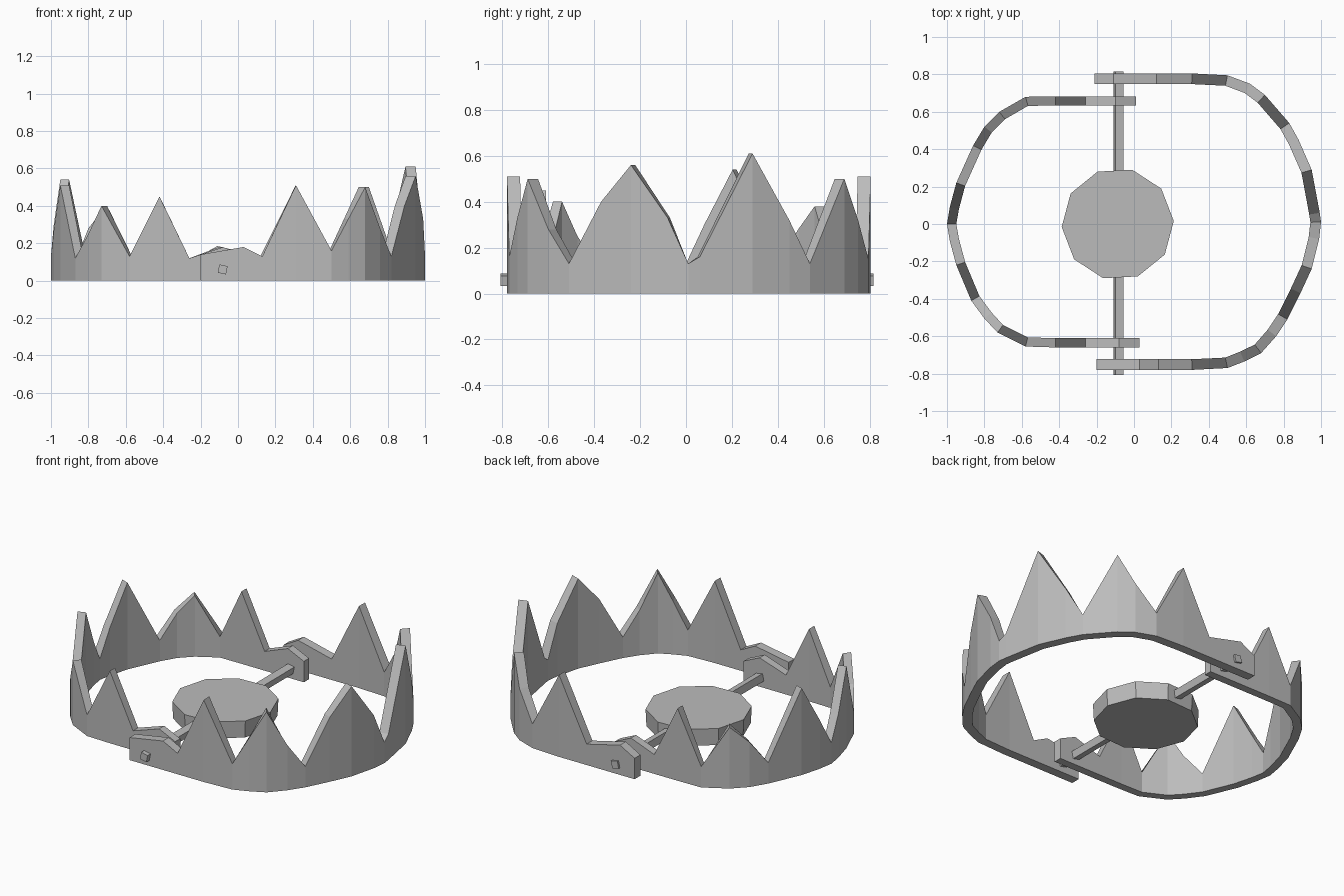
import bpy, bmesh, math
from mathutils import Vector, Matrix

if "Cube" in bpy.data.objects:
    bpy.data.objects.remove(bpy.data.objects["Cube"])

steel = bpy.data.materials.new("dull_steel")
steel.diffuse_color = (0.5, 0.5, 0.5, 1)
steel.use_nodes = True
steel.node_tree.nodes["Principled BSDF"].inputs["Base Color"].default_value = steel.diffuse_color


def finish(name, bm):
    bmesh.ops.recalc_face_normals(bm, faces=bm.faces[:])
    me = bpy.data.meshes.new(name)
    bm.to_mesh(me)
    bm.free()
    me.materials.append(steel)
    ob = bpy.data.objects.new(name, me)
    bpy.context.collection.objects.link(ob)
    return ob


def jaw(name, path, thickness, side):
    """Upright toothed band: path gives the outer line and its top height."""
    bm = bmesh.new()
    flat = [Vector(p[:2]) for p in path]
    n = len(path)
    rings = []
    for i, (x, y, z) in enumerate(path):
        a = (flat[i] - flat[max(i - 1, 0)])
        b = (flat[min(i + 1, n - 1)] - flat[i])
        t = ((a.normalized() if a.length else a) + (b.normalized() if b.length else b)).normalized()
        q = flat[i] + Vector((-t.y, t.x)) * thickness * side
        rings.append([bm.verts.new(c) for c in
                      ((x, y, 0), (x, y, z), (q.x, q.y, z), (q.x, q.y, 0))])
    for r, s in zip(rings, rings[1:]):
        for k in range(4):
            m = (k + 1) % 4
            bm.faces.new((r[k], r[m], s[m], s[k]))
    bm.faces.new(rings[0])
    bm.faces.new(rings[-1])
    return finish(name, bm)


# Large jaw, from front arm round to back arm
jaw("large_jaw", [
    (-.20, -.78, .14), (.03, -.78, .18), (.13, -.78, .13), (.31, -.78, .51),
    (.50, -.77, .16), (.59, -.735, .33), (.68, -.69, .50), (.76, -.60, .28),
    (.82, -.51, .13), (.89, -.37, .40), (.95, -.24, .56), (.99, -.08, .33),
    (1.0, .01, .13), (.993, .06, .16), (.95, .29, .61), (.88, .45, .32),
    (.83, .54, .13), (.70, .69, .50), (.62, .75, .32), (.50, .795, .15),
    (.31, .805, .51), (.12, .805, .13), (-.11, .805, .185), (-.21, .805, .13),
], .057, 1)

# Small jaw, nested inside the ends of the large one
jaw("small_jaw", [
    (.03, -.66, .13), (-.08, -.66, .18), (-.26, -.66, .12), (-.42, -.66, .45),
    (-.58, -.655, .13), (-.73, -.58, .40), (-.80, -.505, .25), (-.87, -.41, .12),
    (-.95, -.22, .51), (-.985, -.09, .27), (-1.0, 0, .13), (-.985, .09, .30),
    (-.95, .22, .54), (-.86, .42, .13), (-.80, .52, .28), (-.72, .60, .38),
    (-.58, .68, .13), (-.42, .683, .45), (-.26, .683, .12), (-.10, .683, .18),
    (.01, .683, .13),
], .05, -1)

# Ten-sided trigger pan
bm = bmesh.new()
bmesh.ops.create_cone(bm, cap_ends=True, segments=10, radius1=.295, radius2=.30, depth=.105,
                      matrix=Matrix.Translation((-.087, 0, .0525)) @ Matrix.Rotation(math.radians(93), 4, 'Z'))
finish("trigger_pan", bm)

# Hinge bar through both pairs of arms
bm = bmesh.new()
bmesh.ops.create_cube(bm, size=1, matrix=Matrix.Translation((-.082, .004, .06))
                      @ Matrix.Rotation(math.radians(12), 4, 'Y')
                      @ Matrix.Diagonal((.045, 1.625, .045, 1)))
finish("hinge_bar", bm)
